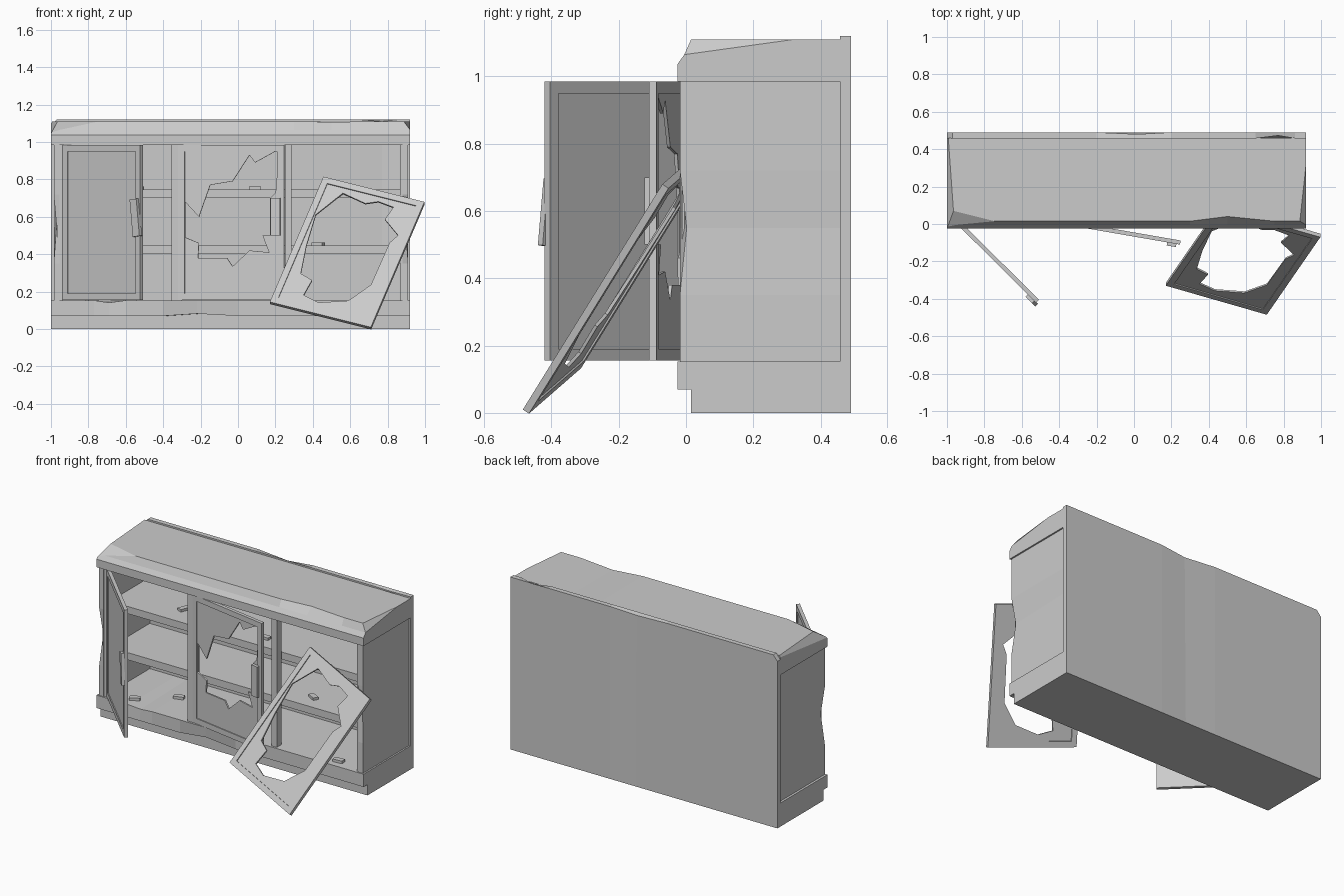
import bpy, bmesh, math
from mathutils import Vector, Matrix

if "Cube" in bpy.data.objects:
    bpy.data.objects.remove(bpy.data.objects["Cube"])


def finish(name, bm, matrix=None):
    bmesh.ops.recalc_face_normals(bm, faces=bm.faces)
    me = bpy.data.meshes.new(name)
    bm.to_mesh(me)
    bm.free()
    ob = bpy.data.objects.new(name, me)
    if matrix:
        ob.matrix_world = matrix
    bpy.context.collection.objects.link(ob)
    return ob


def prism(profile, x0, x1):
    """Extrude a (y, z) profile along x."""
    bm = bmesh.new()
    a = [bm.verts.new((x0, y, z)) for y, z in profile]
    b = [bm.verts.new((x1, y, z)) for y, z in profile]
    bm.faces.new(a)
    bm.faces.new(b)
    for i in range(len(a)):
        j = (i + 1) % len(a)
        bm.faces.new((a[i], a[j], b[j], b[i]))
    bmesh.ops.recalc_face_normals(bm, faces=bm.faces)
    return bm


def box(x0, x1, y0, y1, z0, z1):
    return prism([(y0, z0), (y1, z0), (y1, z1), (y0, z1)], x0, x1)


def geom(bm):
    return bm.verts[:] + bm.edges[:] + bm.faces[:]


def chip(bm, p, q, r, centre):
    """Slice a corner off along the plane through three points."""
    p, q, r = Vector(p), Vector(q), Vector(r)
    n = (q - p).cross(r - p).normalized()
    if n.dot(Vector(centre) - p) > 0:
        n = -n
    res = bmesh.ops.bisect_plane(bm, geom=geom(bm), plane_co=p, plane_no=n,
                                 clear_outer=True, dist=1e-5)
    edges = [e for e in res['geom_cut'] if isinstance(e, bmesh.types.BMEdge)]
    bmesh.ops.holes_fill(bm, edges=edges, sides=0)


def dent(bm, axis, stations, near, offset):
    """Cut loops at the stations and push in the vertex nearest a point."""
    no = Vector((0, 0, 0))
    no[axis] = 1
    for s in stations:
        bmesh.ops.bisect_plane(bm, geom=geom(bm), plane_co=no * s, plane_no=no, dist=1e-5)
    v = min(bm.verts, key=lambda v: (v.co - Vector(near)).length)
    v.co += Vector(offset)


# Worn, bevelled top
top = prism([(-0.025, 0.985), (-0.025, 1.037), (-0.005, 1.065), (0.015, 1.11),
             (0.46, 1.11), (0.46, 0.985)], -1, 0.92)
C = (0, 0.2, 1.0)
chip(top, (0.885, 0.0, 1.11), (0.92, 0.32, 1.11), (0.92, -0.005, 1.065), C)
chip(top, (-0.745, 0.015, 1.11), (-0.965, 0.07, 1.11), (-1, -0.025, 1.045), C)
chip(top, (-0.965, 0.07, 1.11), (-0.985, 0.35, 1.11), (-1, -0.025, 1.045), C)
dent(top, 0, (0.3, 0.5, 0.75), (0.5, 0.015, 1.11), (0, 0.025, -0.003))
finish("cabinet_top", top)

# Back panel with chipped upper edge
back = box(-1, 0.92, 0.458, 0.49, 0, 1.12)
chip(back, (-1, 0.46, 1.085), (-1, 0.49, 1.085), (-0.97, 0.47, 1.12), (0, 0.47, 0.5))
dent(back, 0, (-0.2, 0.02, 0.2, 0.65, 0.77, 0.86), (0.02, 0.49, 1.12), (0, -0.01, -0.012))
v = min(back.verts, key=lambda v: (v.co - Vector((0.77, 0.458, 1.12))).length)
v.co += Vector((0, 0.015, -0.01))
finish("back_panel", back)

# Plinth and base moulding
finish("plinth", box(-1, 0.92, 0.015, 0.46, 0, 0.08))
base = box(-1, 0.92, -0.025, 0.46, 0.07, 0.153)
dent(base, 0, (-0.4, -0.22, 0.0), (-0.22, -0.025, 0.07), (0, 0.015, 0.012))
dent(base, 0, (-0.77, -0.69, -0.6), (-0.69, -0.025, 0.153), (0, 0.01, -0.012))
finish("base_moulding", base)

# Side panels, with a worn front edge
for side, x0, x1, outer in (("left", -0.985, -0.955, -0.985), ("right", 0.88, 0.91, 0.91)):
    bm = box(x0, x1, -0.018, 0.46, 0.15, 0.99)
    dent(bm, 2, (0.35, 0.55, 0.72), (outer, -0.018, 0.55), (-0.015 if outer > 0 else 0.015, 0.02, 0))
    finish(side + "_side_panel", bm)

# Front stiles and dividers
for name, x0, x1 in (("left_stile", -0.965, -0.937), ("left_divider", -0.355, -0.30),
                     ("right_divider", 0.25, 0.287), ("right_stile", 0.865, 0.89)):
    finish(name, box(x0, x1, -0.012, 0.035, 0.15, 0.99))

# Shelves
for name, z in (("lower_shelf", 0.40), ("upper_shelf", 0.70)):
    finish(name, box(-0.96, 0.885, 0.05, 0.46, z, z + 0.047))

T, RAIL = 0.022, 0.035


def door(name, o, U, V, hole=(), handle=None):
    """Framed door with a front-plane corner o and edge vectors U, V.
    The hole is given as (x, z) seen from the front and mapped onto the door."""
    o, U, V = Vector(o), Vector(U), Vector(V)
    w, h = U.length, V.length
    u = U.normalized()
    n = u.cross(V).normalized()
    v = n.cross(u)
    M = Matrix.Translation(o) @ Matrix((u, v, n)).transposed().to_4x4()
    # frame ring
    bm = bmesh.new()
    rings = []
    for d in (0, RAIL):
        for z in (0, -T):
            rings.append([bm.verts.new((a, b, z)) for a, b in
                          ((d, d), (w - d, d), (w - d, h - d), (d, h - d))])
    of, ob, nf, nb = rings
    for a, b in ((of, nf), (nf, nb), (nb, ob), (ob, of)):
        for i in range(4):
            j = (i + 1) % 4
            bm.faces.new((a[i], a[j], b[j], b[i]))
    finish(name + "_frame", bm, M)
    # broken panel
    bm = bmesh.new()
    e = RAIL - 0.012
    loops = [[(e, e), (w - e, e), (w - e, h - e), (e, h - e)]]
    if hole:
        det = u.x * v.z - v.x * u.z
        pts = []
        for x, z in hole:
            dx, dz = x - o.x, z - o.z
            pts.append(((dx * v.z - dz * v.x) / det, (u.x * dz - u.z * dx) / det))
        loops.append(pts)
    edges = []
    for lp in loops:
        vs = [bm.verts.new((a, b, -T / 2)) for a, b in lp]
        edges += [bm.edges.new((vs[i - 1], vs[i])) for i in range(len(vs))]
    bmesh.ops.triangle_fill(bm, use_beauty=True, edges=edges)
    bmesh.ops.dissolve_limit(bm, angle_limit=0.01, verts=bm.verts, edges=bm.edges)
    ob = finish(name + "_panel", bm, M)
    m = ob.modifiers.new("thickness", 'SOLIDIFY')
    m.thickness, m.offset = 0.010, 0
    # handle
    if handle:
        a, b, tilt = handle
        finish(name + "_handle", box(-0.025, 0.025, -0.1, 0.1, 0, 0.02),
               M @ Matrix.Translation((a, b, -0.003)) @ Matrix.Rotation(tilt, 4, 'Z'))


# Open, ajar and fallen doors
door("left_door", (-0.937, -0.01, 0.155), (0.413, -0.41, 0), (0, 0, 0.83),
     handle=(0.557, 0.44, 0.12))
door("middle_door", (-0.32, -0.012, 0.155), (0.566, -0.098, 0), (0, 0, 0.83),
     [(-0.284, 0.68), (-0.21, 0.60), (-0.15, 0.77), (-0.03, 0.79), (0.06, 0.93),
      (0.09, 0.89), (0.208, 0.955), (0.208, 0.83), (0.2, 0.73), (0.17, 0.70), (0.17, 0.5),
      (0.13, 0.5), (0.165, 0.41), (0.06, 0.42), (-0.03, 0.335), (-0.06, 0.38),
      (-0.215, 0.38), (-0.21, 0.46), (-0.284, 0.49)],
     handle=(0.53, 0.445, 0))
door("fallen_door", (0.17, -0.33, 0.145), (0.54, -0.155, -0.135), (0.285, 0.415, 0.67),
     [(0.415, 0.615), (0.56, 0.73), (0.68, 0.675), (0.75, 0.685), (0.83, 0.655),
      (0.785, 0.59), (0.855, 0.505), (0.81, 0.465), (0.71, 0.24), (0.59, 0.155),
      (0.43, 0.145), (0.35, 0.185), (0.395, 0.265), (0.335, 0.30), (0.365, 0.45)])

# Splinters lying on the floor and shelves
for i, (x, y, z, a) in enumerate(((-0.78, 0.056, 0.152, 0.5), (-0.577, 0.22, 0.152, 0.3),
                                  (0.70, 0.035, 0.152, 0.1), (0.43, 0.16, 0.445, -0.5),
                                  (-0.53, 0.20, 0.745, 1.2), (0.09, 0.15, 0.745, 0.0))):
    finish("splinter_%d" % (i + 1), box(-0.032, 0.032, -0.017, 0.017, 0, 0.018),
           Matrix.Translation((x, y, z)) @ Matrix.Rotation(a, 4, 'Z'))
